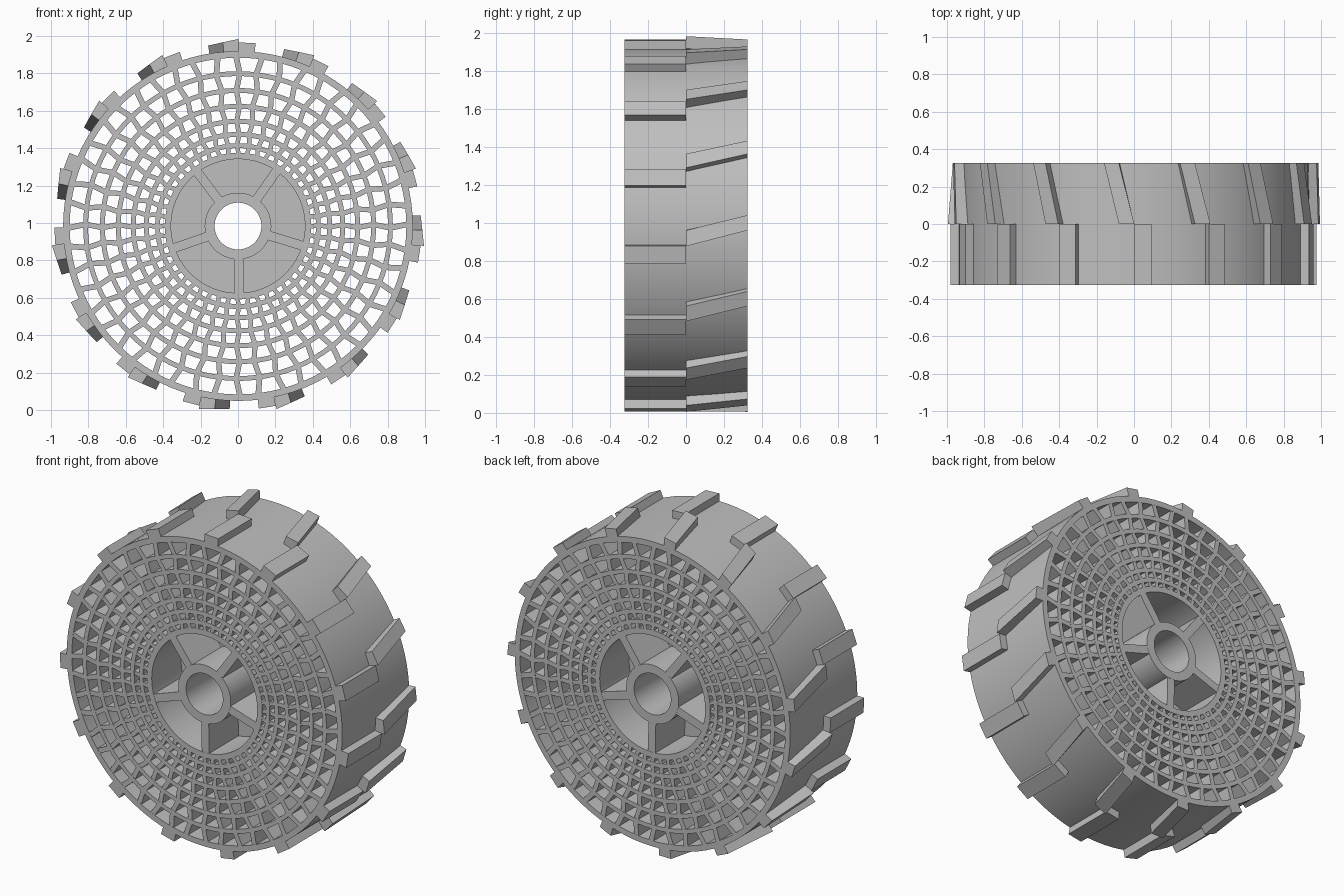
import bpy, bmesh
from math import sin, cos, pi, radians

if "Cube" in bpy.data.objects:
    bpy.data.objects.remove(bpy.data.objects["Cube"], do_unlink=True)

CENTRE_Z = 0.984
HALF = 0.325

# One grey plastic for the whole wheel
grey = bpy.data.materials.new("plain_grey")
grey.use_nodes = True
GREY = (0.52, 0.52, 0.52, 1)
grey.diffuse_color = GREY
grey.node_tree.nodes["Principled BSDF"].inputs["Base Color"].default_value = GREY


def polar(r, a, y):
    """Point on the wheel: radius, angle seen from the front, depth."""
    return (r * cos(a), y, CENTRE_Z + r * sin(a))


def add_ring(bm, inner, outer, half=HALF, segments=96):
    """Annular tube around the axle."""
    section = [(inner, -half), (outer, -half), (outer, half), (inner, half)]
    loops = [[bm.verts.new(polar(r, 2 * pi * i / segments, y)) for r, y in section]
             for i in range(segments)]
    for i, a in enumerate(loops):
        b = loops[(i + 1) % segments]
        for k in range(4):
            n = (k + 1) % 4
            bm.faces.new((a[k], a[n], b[n], b[k]))


def add_prism(bm, front, back):
    """Solid joining a front outline to a back outline."""
    f = [bm.verts.new(p) for p in front]
    b = [bm.verts.new(p) for p in back]
    bm.faces.new(f)
    bm.faces.new(b[::-1])
    for k in range(len(f)):
        n = (k + 1) % len(f)
        bm.faces.new((f[k], b[k], b[n], f[n]))


def add_bar(bm, r0, a0, r1, a1, width, half):
    """Straight bar between two polar points, running through the depth."""
    w0, w1 = width / 2 / r0, width / 2 / r1
    outline = [(r0, a0 - w0), (r1, a1 - w1), (r1, a1 + w1), (r0, a0 + w0)]
    add_prism(bm, [polar(r, a, -half) for r, a in outline],
              [polar(r, a, half) for r, a in outline])


def finish(name, bm):
    bmesh.ops.recalc_face_normals(bm, faces=bm.faces[:])
    mesh = bpy.data.meshes.new(name)
    bm.to_mesh(mesh)
    bm.free()
    mesh.materials.append(grey)
    obj = bpy.data.objects.new(name, mesh)
    bpy.context.collection.objects.link(obj)
    bpy.ops.object.select_all(action="DESELECT")
    obj.select_set(True)
    bpy.context.view_layer.objects.active = obj
    bpy.ops.object.shade_smooth_by_angle(angle=radians(25))
    return obj


# Plain tubes and the closed web in the hub
for name, inner, outer, half in (
        ("tyre_band", 0.90, 0.935, HALF),
        ("hub_wall", 0.358, 0.392, HALF),
        ("axle_sleeve", 0.125, 0.178, HALF),
        ("hub_web", 0.17, 0.365, 0.04)):
    bm = bmesh.new()
    add_ring(bm, inner, outer, half)
    finish(name, bm)

# Five hub spokes
bm = bmesh.new()
for i in range(5):
    a = radians(271 + 72 * i)
    add_bar(bm, 0.172, a, 0.364, a, 0.05, HALF - 0.001)
finish("hub_spokes", bm)

# Concentric lattice rings
ring_radii = [0.815, 0.725, 0.64, 0.56, 0.49, 0.43]
bm = bmesh.new()
for r in ring_radii:
    add_ring(bm, r - 0.013, r + 0.013)
finish("lattice_rings", bm)

# Lattice bars, leaning alternately from ring to ring
COUNT = 48
nodes = [0.91] + ring_radii + [0.38]
bm = bmesh.new()
for k in range(len(nodes) - 1):
    outer, inner = nodes[k], nodes[k + 1]
    for i in range(COUNT):
        a = 2 * pi * i / COUNT
        lean = 0.012 * (-1) ** (i + k)
        add_bar(bm, inner, a - lean, outer, a + lean,
                0.017 + 0.015 * outer, HALF - 0.001)
finish("lattice_bars", bm)

# Tread lugs: straight on the front half, slanted on the back half
LUGS = 15
ROOT = 0.925


def lug_outline(start, end, r_start, r_end, y):
    return [polar(ROOT, start, y), polar(r_start, start, y),
            polar(r_end, end, y), polar(ROOT, end, y)]


front_bm, back_bm = bmesh.new(), bmesh.new()
for i in range(LUGS):
    turn = 2 * pi * i / LUGS
    a, b, c, d = (turn + radians(x) for x in (84.5, 89.9, 94.7, 99.4))
    add_prism(front_bm, lug_outline(a, b, 0.982, 0.982, -HALF),
              lug_outline(a, b, 0.982, 0.982, 0))
    add_prism(back_bm, lug_outline(b, c, 1.0, 0.986, 0),
              lug_outline(c, d, 0.986, 0.978, HALF))
finish("front_tread_lugs", front_bm)
finish("back_tread_lugs", back_bm)
